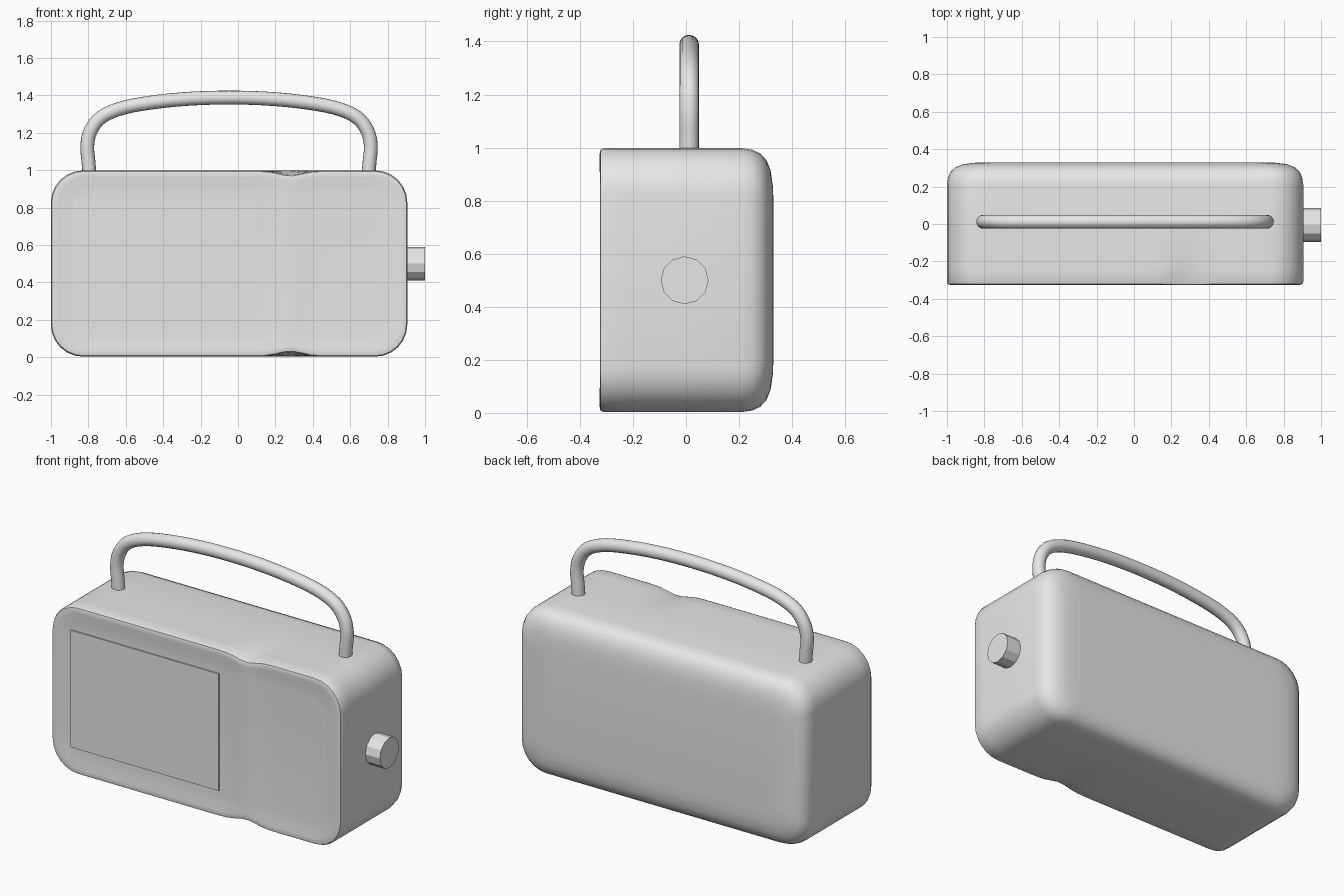
import bpy, bmesh, math
from mathutils import Vector

if "Cube" in bpy.data.objects:
    bpy.data.objects.remove(bpy.data.objects["Cube"])

grey = bpy.data.materials.new("light grey")
grey.diffuse_color = (0.8, 0.8, 0.8, 1)
grey.use_nodes = True
grey.node_tree.nodes["Principled BSDF"].inputs["Base Color"].default_value = grey.diffuse_color

X0, X1, Z0, Z1 = -1.0, 0.905, 0.003, 0.998
ZC = (Z0 + Z1) / 2
WAIST = 0.28


def finish(name, bm, angle=35):
    bmesh.ops.recalc_face_normals(bm, faces=bm.faces)
    me = bpy.data.meshes.new(name)
    bm.to_mesh(me)
    bm.free()
    me.materials.append(grey)
    ob = bpy.data.objects.new(name, me)
    bpy.context.collection.objects.link(ob)
    bpy.ops.object.select_all(action='DESELECT')
    ob.select_set(True)
    bpy.context.view_layer.objects.active = ob
    bpy.ops.object.shade_smooth_by_angle(angle=math.radians(angle))
    return ob


def bump(x, width=0.085):
    return math.exp(-((x - WAIST) / width) ** 2)


def upper_half(inset):
    """Upper half of a rounded rectangle, from left to right."""
    r = 0.17 - inset * 0.4
    a, b, top = X0 + inset, X1 - inset, Z1 - inset
    arc = [(r * math.cos(t), r * math.sin(t)) for t in
           [math.radians(15 * k) for k in range(7)]]
    pts = [(a + r - c, top - r + s) for c, s in arc]
    n = 32
    pts += [(a + r + (b - a - 2 * r) * k / n, top) for k in range(1, n)]
    pts += [(b - r + c, top - r + s) for c, s in reversed(arc)]
    return pts


# Body: rounded outlines stacked from front to back
# (depth, inset, strength of the waist pinch, strength of the front ridge)
layers = [(-0.316, 0.12, 0.3, 0.008), (-0.318, 0.08, 0.6, 0.007),
          (-0.324, 0.035, 1, 0.003), (-0.325, 0.018, 1, 0.002),
          (-0.322, 0.005, 1, 0.001), (-0.31, 0, 1, 0),
          (-0.24, 0, 0.6, 0), (-0.16, 0, 0.2, 0), (-0.06, 0, 0, 0),
          (0.21, 0, 0, 0), (0.25, 0.006, 0, 0), (0.28, 0.02, 0, 0),
          (0.303, 0.045, 0, 0), (0.319, 0.085, 0, 0),
          (0.327, 0.14, 0, 0), (0.33, 0.2, 0, 0)]
bm = bmesh.new()
rings = []
for y, inset, pinch, ridge in layers:
    halves = []
    for sign in (1, -1):
        halves.append([bm.verts.new((x, y - ridge * bump(x),
                       ZC + sign * (z - ZC) * (1 - 0.05 * pinch * bump(x))))
                       for x, z in upper_half(inset)])
    rings.append(halves)
loops = [up + low[::-1] for up, low in rings]
for la, lb in zip(loops, loops[1:]):
    for i in range(len(la)):
        j = (i + 1) % len(la)
        bm.faces.new((la[i], la[j], lb[j], lb[i]))
for up, low in (rings[0], rings[-1]):        # front and back skins
    for i in range(len(up) - 1):
        bm.faces.new((up[i], up[i + 1], low[i + 1], low[i]))
finish("body", bm, 40)

# Front panel plate
bm = bmesh.new()
bmesh.ops.create_cube(bm, size=1)
for v in bm.verts:
    v.co = Vector((-0.39 + v.co.x * 0.976, -0.319 + v.co.y * 0.009,
                   0.502 + v.co.z * 0.696))
finish("front_panel", bm, 20)

# Side knob
bm = bmesh.new()
bmesh.ops.create_cone(bm, cap_ends=True, segments=12, radius1=0.09,
                      radius2=0.09, depth=0.12)
for v in bm.verts:
    x, y, z = v.co
    v.co = (0.94 + z, -0.005 + y, 0.5 + x)
finish("side_knob", bm, 20)

# Carrying handle: round tube swept along a mirrored arch
half = [(0.745, 0.97), (0.752, 1.05), (0.758, 1.13), (0.74, 1.21),
        (0.68, 1.285), (0.56, 1.335), (0.38, 1.366), (0.19, 1.383)]
path = [(-x, z) for x, z in half] + [(0, 1.388)] + half[::-1]
ctrl = [Vector((x - 0.048, 0.012, z)) for x, z in path]
pts = []
for i in range(len(ctrl) - 1):               # smooth the arch
    p0, p1 = ctrl[max(i - 1, 0)], ctrl[i]
    p2, p3 = ctrl[i + 1], ctrl[min(i + 2, len(ctrl) - 1)]
    for k in range(4):
        t = k / 4
        pts.append(0.5 * (2 * p1 + (p2 - p0) * t
                          + (2 * p0 - 5 * p1 + 4 * p2 - p3) * t * t
                          + (3 * p1 - p0 - 3 * p2 + p3) * t ** 3))
pts.append(ctrl[-1])
bm = bmesh.new()
tube = []
for i, p in enumerate(pts):
    d = (pts[min(i + 1, len(pts) - 1)] - pts[max(i - 1, 0)]).normalized()
    side = Vector((0, 1, 0))
    up = d.cross(side)
    tube.append([bm.verts.new(p + 0.037 * (side * math.cos(a) + up * math.sin(a)))
                 for a in [k * math.tau / 16 for k in range(16)]])
for ra, rb in zip(tube, tube[1:]):
    for k in range(16):
        j = (k + 1) % 16
        bm.faces.new((ra[k], ra[j], rb[j], rb[k]))
bm.faces.new(tube[0])
bm.faces.new(tube[-1])
finish("carrying_handle", bm, 40)
